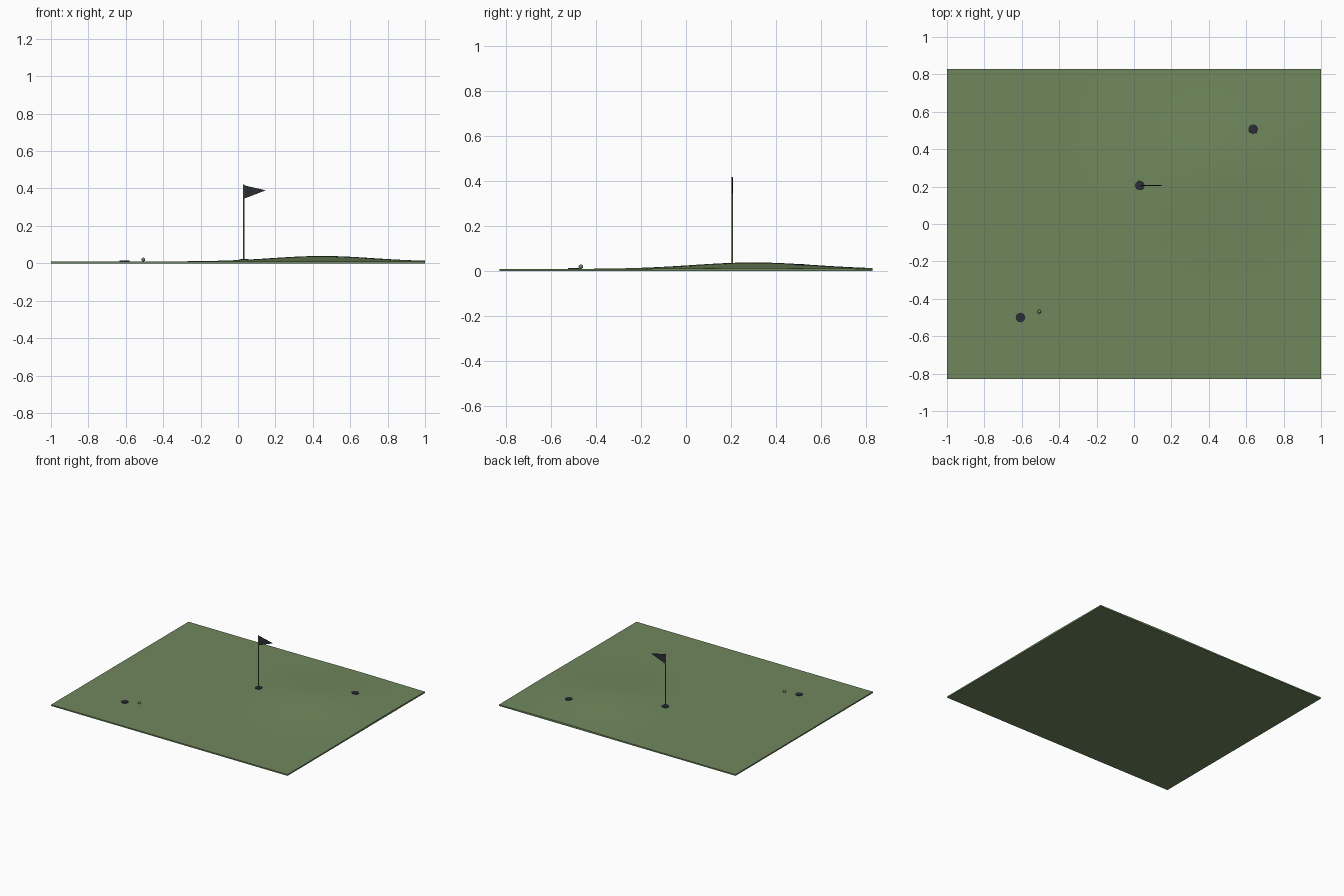
import bpy, bmesh, math
from mathutils import Matrix, Vector

cube = bpy.data.objects.get("Cube")
if cube:
    bpy.data.objects.remove(cube, do_unlink=True)


def material(name, rgb):
    mat = bpy.data.materials.new(name)
    mat.use_nodes = True
    color = (*rgb, 1)
    mat.diffuse_color = color
    mat.node_tree.nodes["Principled BSDF"].inputs["Base Color"].default_value = color
    return mat


grass = material("grass green", (0.16, 0.245, 0.11))
dark = material("dark slate", (0.024, 0.026, 0.036))

HILL_X, HILL_Y, HILL_H, SPREAD = 0.45, 0.3, 0.029, 0.27
SLAB = 0.01


def ground(x, y):
    d2 = (x - HILL_X) ** 2 + (y - HILL_Y) ** 2
    return SLAB + HILL_H * math.exp(-d2 / (2 * SPREAD ** 2))


def ground_normal(x, y):
    slope = (ground(x, y) - SLAB) / SPREAD ** 2
    return Vector(((x - HILL_X) * slope, (y - HILL_Y) * slope, 1)).normalized()


def add_object(name, bm, mat, smooth=False):
    bmesh.ops.recalc_face_normals(bm, faces=bm.faces)
    mesh = bpy.data.meshes.new(name)
    bm.to_mesh(mesh)
    bm.free()
    mesh.materials.append(mat)
    obj = bpy.data.objects.new(name, mesh)
    bpy.context.collection.objects.link(obj)
    if smooth:
        bpy.ops.object.select_all(action="DESELECT")
        obj.select_set(True)
        bpy.context.view_layer.objects.active = obj
        bpy.ops.object.shade_smooth_by_angle(angle=math.radians(30))
    return obj


def cylinder(name, radius, height, matrix, mat, sides):
    bm = bmesh.new()
    bmesh.ops.create_cone(bm, cap_ends=True, segments=sides, radius1=radius,
                          radius2=radius, depth=height, matrix=matrix)
    return add_object(name, bm, mat)


# Turf: a thin slab whose top rises into one soft hill
bm = bmesh.new()
bmesh.ops.create_grid(bm, x_segments=48, y_segments=40, size=1,
                      matrix=Matrix.Diagonal((1, 0.83, 1, 1)))
result = bmesh.ops.extrude_face_region(bm, geom=bm.faces[:])
for v in result["geom"]:
    if isinstance(v, bmesh.types.BMVert):
        v.co.z = ground(v.co.x, v.co.y)
# Leave the underside as one flat face
bottom = [f for f in bm.faces if all(v.co.z < 0.001 for v in f.verts)]
if bottom:
    bmesh.ops.dissolve_faces(bm, faces=bottom)
else:
    rim = [e for e in bm.edges if e.is_boundary]
    bmesh.ops.contextual_create(bm, geom=rim)
add_object("turf", bm, grass, smooth=True)

# Cups: thin dark discs lying on the turf
for name, x, y in (("front_cup", -0.607, -0.5),
                   ("flag_cup", 0.031, 0.206),
                   ("back_cup", 0.637, 0.507)):
    normal = ground_normal(x, y)
    tilt = normal.to_track_quat("Z", "Y").to_matrix().to_4x4()
    spot = Vector((x, y, ground(x, y))) + normal * 0.001
    cylinder(name, 0.026, 0.006, Matrix.Translation(spot) @ tilt, dark, 12)

# Flag pole
POLE_X, POLE_Y, POLE_TOP = 0.031, 0.206, 0.42
base = ground(POLE_X, POLE_Y) - 0.004
cylinder("flag_pole", 0.0035, POLE_TOP - base,
         Matrix.Translation((POLE_X, POLE_Y, (POLE_TOP + base) / 2)), grass, 8)

# Pennant
bm = bmesh.new()
corners = [(POLE_X, 0.345), (POLE_X + 0.117, 0.39), (POLE_X, 0.417)]
face = bm.faces.new([bm.verts.new((x, POLE_Y - 0.002, z)) for x, z in corners])
result = bmesh.ops.extrude_face_region(bm, geom=[face])
moved = [v for v in result["geom"] if isinstance(v, bmesh.types.BMVert)]
bmesh.ops.translate(bm, verts=moved, vec=(0, 0.004, 0))
if not any(all(v.co.y < POLE_Y for v in f.verts) for f in bm.faces):
    bmesh.ops.holes_fill(bm, edges=bm.edges[:])
add_object("pennant", bm, dark)

# Ball
bm = bmesh.new()
bmesh.ops.create_uvsphere(bm, u_segments=16, v_segments=10, radius=0.01,
                          matrix=Matrix.Translation((-0.506, -0.468, SLAB + 0.01)))
add_object("ball", bm, grass, smooth=True)
